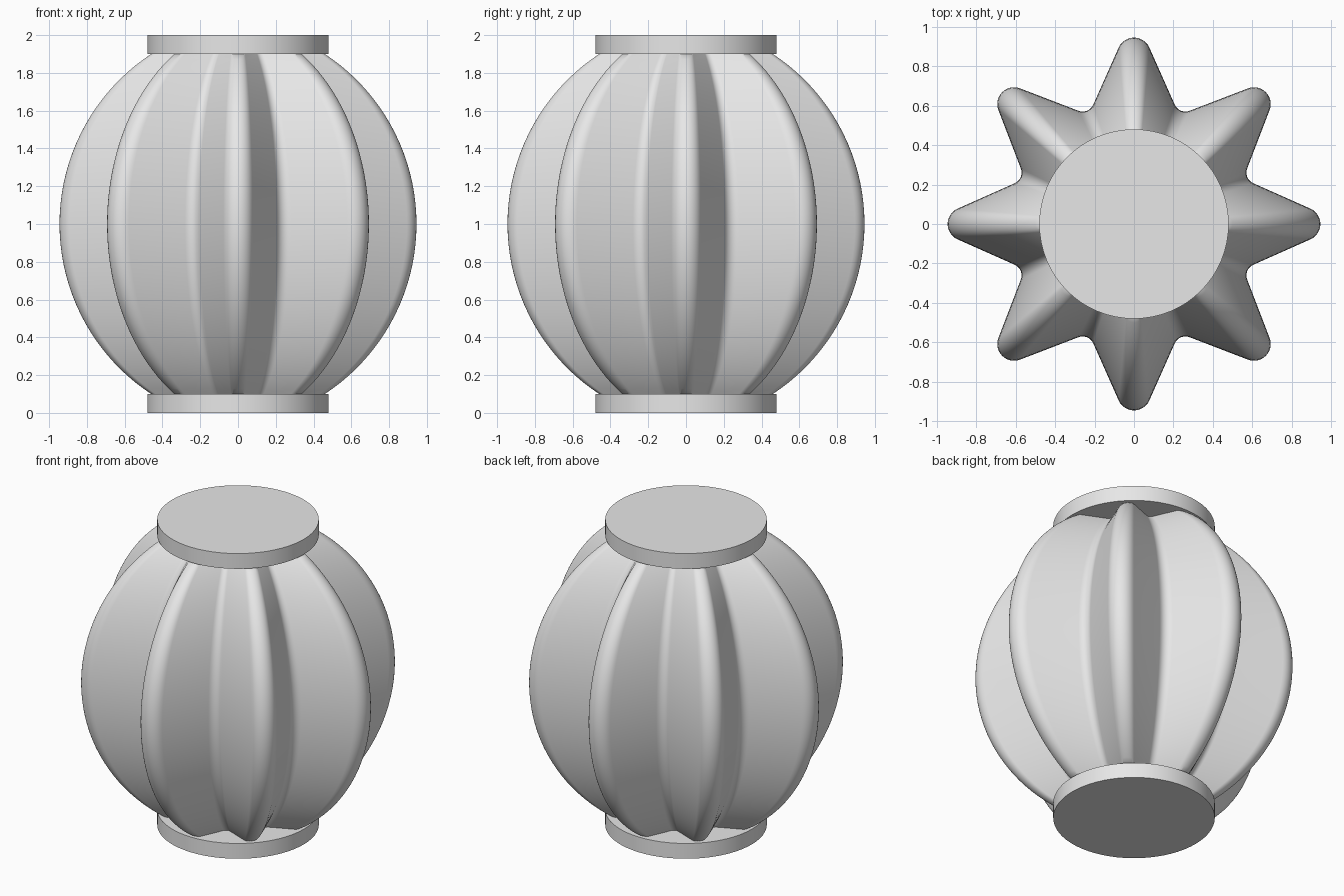
import bpy
import bmesh
from math import sin, cos, pi, radians, sqrt
from mathutils import Vector, Matrix

cube = bpy.data.objects.get("Cube")
if cube:
    bpy.data.objects.remove(cube)

grey = bpy.data.materials.new("plain_grey")
grey.use_nodes = True
grey.diffuse_color = (0.8, 0.8, 0.8, 1)
grey.node_tree.nodes["Principled BSDF"].inputs["Base Color"].default_value = (0.8, 0.8, 0.8, 1)

RIBS = 8
TIP_R, TIP_ROUND = 0.945, 0.085
VALLEY_ROUND = 0.058
FLANK = radians(24)          # half angle of each rib
HALF = pi / RIBS
CAP_R, CAP_H = 0.48, 0.1
BULGE, OFFSET = 1.077, 0.132  # circular side curve of the ribs


def finish(bm, name, angle):
    bmesh.ops.recalc_face_normals(bm, faces=bm.faces)
    mesh = bpy.data.meshes.new(name)
    bm.to_mesh(mesh)
    bm.free()
    mesh.materials.append(grey)
    obj = bpy.data.objects.new(name, mesh)
    bpy.context.collection.objects.link(obj)
    bpy.ops.object.select_all(action='DESELECT')
    obj.select_set(True)
    bpy.context.view_layer.objects.active = obj
    bpy.ops.object.shade_smooth_by_angle(angle=radians(angle))
    return obj


def arc(centre, radius, start, end, steps):
    return [centre + radius * Vector((cos(a), sin(a)))
            for a in (start + (end - start) * i / steps for i in range(steps + 1))]


def star_section():
    """Rounded star outline: one tip and one valley, repeated around."""
    tip_centre = Vector((TIP_R - TIP_ROUND, 0))
    lean = pi / 2 - FLANK
    tip = arc(tip_centre, TIP_ROUND, -lean, lean, 12)
    # Centre of the valley fillet, tangent to the flank on the valley axis
    normal = Vector((cos(lean), sin(lean)))
    axis = Vector((cos(HALF), sin(HALF)))
    reach = (tip_centre.dot(normal) + TIP_ROUND + VALLEY_ROUND) / axis.dot(normal)
    valley = arc(axis * reach, VALLEY_ROUND, lean + pi, 2 * HALF - lean + pi, 6)
    points = []
    for k in range(RIBS):
        turn = Matrix.Rotation(2 * HALF * k, 2)
        points += [turn @ p for p in tip + valley]
    return points


# Ribbed body: the star outline swept up a bulging curve
bm = bmesh.new()
outline = star_section()
rings = []
LEVELS = 40
for i in range(LEVELS + 1):
    t = -cos(pi * i / LEVELS) * 0.4 + (2 * i / LEVELS - 1) * 0.6
    h = t * (1 - CAP_H)
    scale = (sqrt(BULGE ** 2 - h * h) - OFFSET) / TIP_R
    rings.append([bm.verts.new((p.x * scale, p.y * scale, 1 + h)) for p in outline])
count = len(outline)
for low, high in zip(rings, rings[1:]):
    for j in range(count):
        n = (j + 1) % count
        bm.faces.new((low[j], low[n], high[n], high[j]))
bm.faces.new(rings[0])
bm.faces.new(rings[-1])
finish(bm, "ribbed_body", 40)

# Round end caps
for name, z in (("bottom_cap", CAP_H / 2), ("top_cap", 2 - CAP_H / 2)):
    bm = bmesh.new()
    bmesh.ops.create_cone(bm, cap_ends=True, segments=64, radius1=CAP_R, radius2=CAP_R,
                          depth=CAP_H, matrix=Matrix.Translation((0, 0, z)))
    finish(bm, name, 30)
